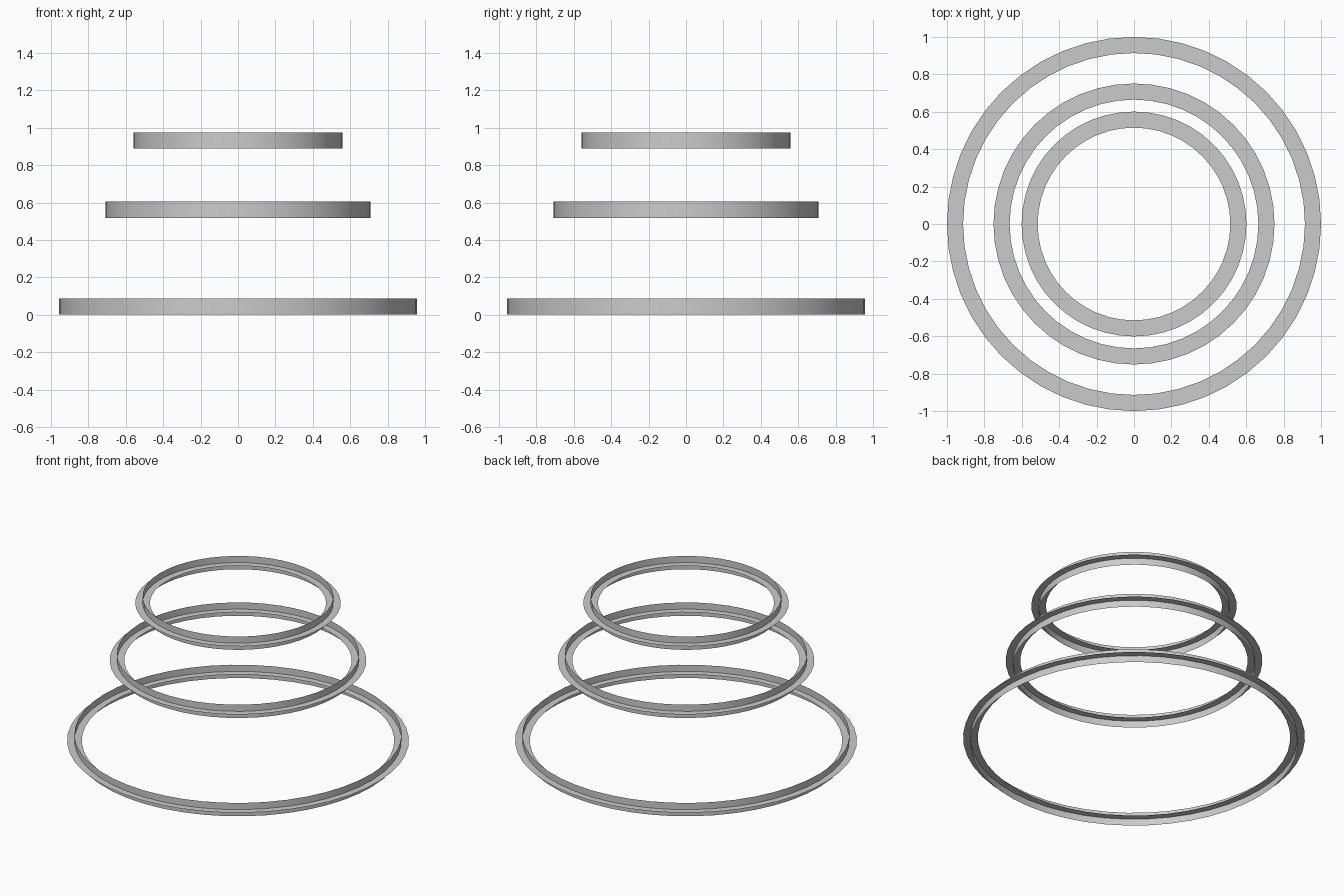
import bpy, bmesh
from math import cos, sin, tau

if "Cube" in bpy.data.objects:
    bpy.data.objects.remove(bpy.data.objects["Cube"])

SEGMENTS = 48
WIDTH = 0.086


def circle(bm, radius, z):
    return [bm.verts.new((radius * cos(tau * i / SEGMENTS),
                          radius * sin(tau * i / SEGMENTS), z))
            for i in range(SEGMENTS)]


def strip(name, start, end):
    """Zero-thickness strip swept round z between two (radius, z) points."""
    bm = bmesh.new()
    a, b = circle(bm, *start), circle(bm, *end)
    for i in range(SEGMENTS):
        j = (i + 1) % SEGMENTS
        bm.faces.new((a[i], a[j], b[j], b[i])).smooth = True
    mesh = bpy.data.meshes.new(name)
    bm.to_mesh(mesh)
    bm.free()
    bpy.context.collection.objects.link(bpy.data.objects.new(name, mesh))


# Each ring is a flat annulus crossed by an upright band
h = WIDTH / 2
for label, r, z in (("lower", 0.957, 0.044),
                    ("middle", 0.708, 0.562),
                    ("upper", 0.558, 0.932)):
    strip(label + "_upright_band", (r, z - h), (r, z + h))
    strip(label + "_flat_ring", (r + h, z), (r - h, z))
